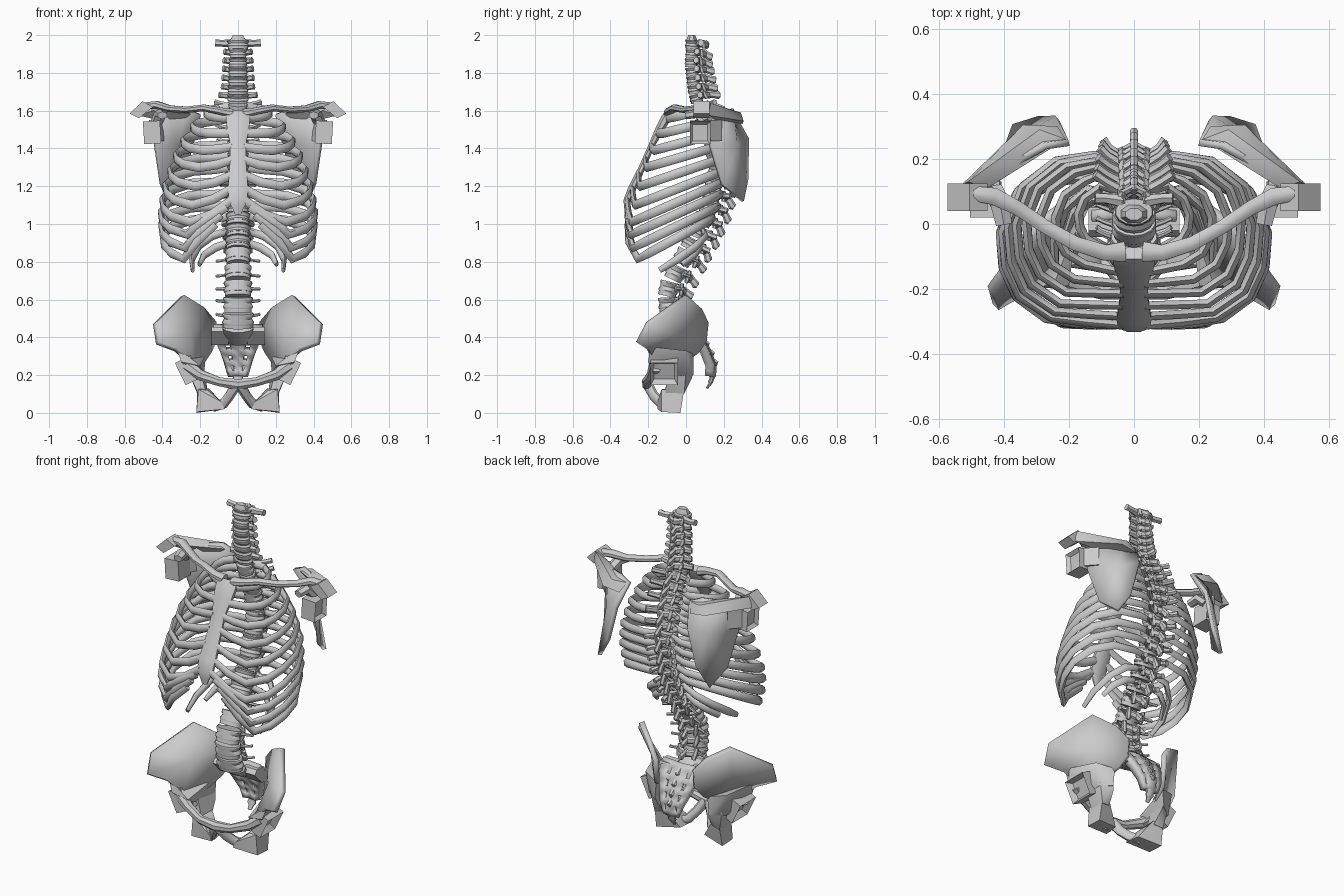
import bpy, bmesh, math
from mathutils import Vector, Matrix

if "Cube" in bpy.data.objects:
    bpy.data.objects.remove(bpy.data.objects["Cube"])


def make(name, bm, mirror=False, thick=0, angle=42):
    bmesh.ops.recalc_face_normals(bm, faces=bm.faces)
    me = bpy.data.meshes.new(name)
    bm.to_mesh(me)
    bm.free()
    ob = bpy.data.objects.new(name, me)
    bpy.context.collection.objects.link(ob)
    bpy.ops.object.select_all(action='DESELECT')
    ob.select_set(True)
    bpy.context.view_layer.objects.active = ob
    bpy.ops.object.shade_smooth_by_angle(angle=math.radians(angle))
    if thick:
        m = ob.modifiers.new("thickness", 'SOLIDIFY')
        m.thickness, m.offset = thick, 0
    if mirror:
        m = ob.modifiers.new("mirror", 'MIRROR')
        m.use_mirror_merge = False
    return ob


def tube(bm, pts, a, b, scale=None, sides=6, ref=(0, 0, 1), mat=None):
    """Sweep an ellipse (a sideways, b along ref) through the points."""
    pts = [Vector(p) for p in pts]
    n, rings = len(pts), []
    for i, p in enumerate(pts):
        t = (pts[min(i + 1, n - 1)] - pts[max(i - 1, 0)]).normalized()
        s = t.cross(Vector(ref)).normalized()
        u = s.cross(t)
        k = scale[i] if scale else 1
        ring = []
        for j in range(sides):
            w = 2 * math.pi * (j + .5) / sides
            q = p + (s * a * math.cos(w) + u * b * math.sin(w)) * k
            ring.append(bm.verts.new(mat @ q if mat else q))
        rings.append(ring)
    for r0, r1 in zip(rings, rings[1:]):
        for j in range(sides):
            bm.faces.new((r0[j], r0[(j + 1) % sides], r1[(j + 1) % sides], r1[j]))
    bm.faces.new(rings[0])
    bm.faces.new(rings[-1])


def hull(bm, pts):
    bmesh.ops.convex_hull(bm, input=[bm.verts.new(p) for p in pts])


def fan(bm, centre, outline):
    c = bm.verts.new(centre)
    vs = [bm.verts.new(p) for p in outline]
    for i, v in enumerate(vs):
        bm.faces.new((c, v, vs[(i + 1) % len(vs)]))


def cup(bm, loc, size, tilt, depth):
    """Block with a sunken socket on its outer (+x) face."""
    m = Matrix.Translation(loc) @ Matrix.Rotation(tilt, 4, 'Y') @ Matrix.Diagonal((*size, 1))
    vs = bmesh.ops.create_cube(bm, size=1, matrix=m)['verts']
    f = max({f for v in vs for f in v.link_faces}, key=lambda f: f.calc_center_median().x)
    bmesh.ops.inset_individual(bm, faces=[f], thickness=min(size[1:]) * .2)
    bmesh.ops.translate(bm, verts=f.verts, vec=-m.to_3x3().col[0].normalized() * depth)


def interp(table, x):
    for (x0, y0), (x1, y1) in zip(table, table[1:]):
        if x <= x1:
            return y0 + (y1 - y0) * max(0, (x - x0) / (x1 - x0))
    return table[-1][1]


SPINE = [(.46, -.07), (.58, -.095), (.67, -.09), (.80, -.025), (.95, .06), (1.1, .125), (1.3, .165),
         (1.45, .135), (1.6, .07), (1.7, .045), (1.85, .028), (2, .04)]


def spine_y(z):
    return interp(SPINE, z)


# Vertebral column
CZ = [1.955 - .0475 * i for i in range(7)]
TZ = [1.61 - .0645 * i for i in range(12)]
LZ = [.832 - .083 * i for i in range(5)]


def vertebra(name, z, rx, ry, h, spin, drop, trans, tback, thin):
    bm = bmesh.new()
    slope = (spine_y(z + .03) - spine_y(z - .03)) / .06
    m = Matrix.Translation((0, spine_y(z), z)) @ Matrix.Rotation(-math.atan(slope), 4, 'X')
    # waisted body and disc
    tube(bm, [(0, 0, k * h) for k in (-.5, -.36, 0, .36, .5)], rx, ry, (.95, 1, .86, 1, .95), 14, (0, 1, 0), m)
    tube(bm, [(0, 0, -.5 * h), (0, 0, -.85 * h)], rx * .9, ry * .9, None, 14, (0, 1, 0), m)
    # spinous process
    tube(bm, [(0, ry + .02, .004), (0, (ry + spin) / 2 + .01, -drop * .4), (0, spin - .01, -drop * .9),
              (0, spin, -drop)], .013, .02, (1.1, .9, 1.1, .7), 6, (0, 0, 1), m)
    for s in (-1, 1):
        # arch, transverse process, joint facets
        tube(bm, [(s * rx * .6, ry * .6, .005), (s * rx * .6, ry + .015, .003), (0, ry + .035, -.004)],
             .012, .02, None, 6, (0, 0, 1), m)
        tube(bm, [(s * rx * .55, ry * .8, .004), (s * (rx + trans) / 2, ry + tback * .5, .005),
                  (s * trans, ry + tback, .008)], .015 * thin, .016 * thin, (1.2, .9, 1), 6, (0, 0, 1), m)
        tube(bm, [(s * rx * .55, ry + .02, -.55 * h), (s * rx * .6, ry + .015, 0), (s * rx * .65, ry + .01, .6 * h)],
             .016, .013, (.8, 1.1, .7), 6, (0, 1, 0), m)
    make(name, bm)


for i, z in enumerate(CZ):
    if i == 0:
        vertebra("atlas", z, .06, .042, .035, .085, .0, .12, .0, 1.2)
    else:
        vertebra(f"cervical_vertebra_{i+1}", z, .046 + .002 * i, .036, .034, .105 + .004 * i, .018,
                 .07 + (.03 if i == 6 else .003 * i), -.012, 1.1)
bm = bmesh.new()
tube(bm, [(0, .035, 1.92), (0, .03, 1.975), (0, .03, 2.0)], .04, .028, (1, 1.1, .7), 8, (0, 1, 0))
make("axis_peg", bm)
for i, z in enumerate(TZ):
    vertebra(f"thoracic_vertebra_{i+1}", z, .052 + .0015 * i, .042 + .001 * i, .046, .13, .05 - .002 * max(0, i - 6),
             .12 - .005 * i, .05, 1)
for i, z in enumerate(LZ):
    vertebra(f"lumbar_vertebra_{i+1}", z, .07 + .004 * i, .053, .058, .135, .02, .115, .02, .55)

# Sacrum: curved plate with paired openings
SAC_Y = [(.13, .115), (.17, .135), (.25, .14), (.33, .11), (.40, .07), (.46, .02)]
HALF = [(.19, .045), (.30, .085), (.40, .125), (.46, .13)]
bm = bmesh.new()
rows = []
for j in range(10):
    z = .455 - .029 * j
    rows.append([bm.verts.new((u * interp(HALF, z), interp(SAC_Y, z) - .015 * abs(u), z))
                 for u in (-1, -.6, -.38, 0, .38, .6, 1)])
for j in range(9):
    for k in range(6):
        if not (j % 2 and k in (1, 4)):
            bm.faces.new((rows[j][k], rows[j][k + 1], rows[j + 1][k + 1], rows[j + 1][k]))
make("sacrum", bm, thick=.045)
bm = bmesh.new()
tube(bm, [(0, -.055, .455), (0, -.02, .425), (0, .05, .38)], .085, .04, (1, .9, .7), 12, (0, 1, 0))
for s in (-1, 1):
    hull(bm, [(s * x, y, z) for x in (.05, .14) for y, z in ((-.04, .43), (-.02, .455), (.05, .45), (.08, .36), (.03, .36))])
make("sacrum_base", bm)
bm = bmesh.new()
for j in range(4):
    z = .42 - .05 * j
    y = interp(SAC_Y, z)
    tube(bm, [(0, y, z + .015), (0, y + .03, z - .005), (0, y + .025, z - .02)], .012, .014, (1.2, 1, .6), 6, (1, 0, 0))
make("sacral_crest", bm)
bm = bmesh.new()
tube(bm, [(0, .14, .2), (0, .137, .18), (0, .13, .165), (0, .125, .15), (0, .11, .13)], .03, .016,
     (1.2, .8, .9, .55, .4), 8, (0, 1, 0))
make("tailbone", bm)

# Sternum: swept flat bar
STERNUM = [(1.04, -.318), (1.13, -.312), (1.3, -.232), (1.42, -.18), (1.5, -.14), (1.59, -.09)]
bm = bmesh.new()
prof = [(1.59, 1.1), (1.56, 1.4), (1.5, 1.25), (1.42, .9), (1.3, .95), (1.18, 1.15), (1.12, 1.05), (1.08, .6), (1.05, .35)]
tube(bm, [(0, interp(STERNUM, z), z) for z, k in prof], .05, .02, [k for z, k in prof], 8, (0, 1, .3))
make("sternum", bm)

# Ribs: (half width, front corner z, front corner y, sternum z)
RIBS = [(.17, 1.565, -.07, 1.555), (.24, 1.48, -.125, 1.48), (.29, 1.39, -.17, 1.41), (.33, 1.30, -.21, 1.34),
        (.36, 1.20, -.245, 1.26), (.385, 1.10, -.27, 1.19), (.402, 1.01, -.288, 1.13), (.41, .945, -.29, 1.09),
        (.408, .875, -.28, 1.05), (.40, .815, -.255, 1.0)]
for i, (w, zf, yf, zs) in enumerate(RIBS):
    z0 = TZ[i]
    y0 = spine_y(z0)
    yb = y0 + .05
    path = [(.045, y0 + .03, z0 + .01), (min(.12, .6 * w), yb, z0)]
    for fx, f in ((.62, .04), (.88, .2), (1, .45), (.98, .67), (.88, .86), (.63 + .03 * max(0, i - 6), 1)):
        path.append((fx * w, yb + (yf - yb) * f, z0 + (zf - z0) * f))
    if i < 7:
        ys = interp(STERNUM, zs)
        path += [(.34 * w, (yf * .4 + ys * .6), zf * .65 + zs * .35), (.03, ys, zs)]
    else:
        k = i - 6
        path += [(.16 + .02 * k, -.305, zf * .5 + zs * .5), (.03 + .03 * k, -.312, zs)]
    bm = bmesh.new()
    tube(bm, path, .016, .025, [.8, .9] + [1] * (len(path) - 3) + [.9], 6)
    make(f"rib_{i+1}", bm, True, angle=50)
for n, path in ((11, [(.05, .09, .965), (.14, .105, .935), (.21, .05, .88), (.245, -.05, .81), (.24, -.14, .755)]),
                (12, [(.05, .06, .90), (.12, .075, .875), (.18, .04, .835), (.205, -.02, .785)])):
    bm = bmesh.new()
    tube(bm, path, .015, .022, [.9] + [1] * (len(path) - 2) + [.7], 6)
    make(f"rib_{n}", bm, True, angle=50)

# Shoulder girdle
bm = bmesh.new()
tube(bm, [(.03, -.085, 1.585), (.09, -.088, 1.597), (.18, -.06, 1.615), (.27, -.01, 1.605), (.36, .05, 1.61),
          (.43, .085, 1.63), (.5, .095, 1.625)], .024, .019, (1.4, 1.1, 1, .95, 1, 1.2, 1), 8)
make("collarbone", bm, True)
bm = bmesh.new()
fan(bm, (.33, .265, 1.42), [(.2, .25, 1.58), (.27, .24, 1.61), (.38, .18, 1.60), (.44, .12, 1.53), (.435, .13, 1.41),
                            (.405, .19, 1.21), (.365, .30, 1.12), (.29, .322, 1.24), (.235, .325, 1.45)])
make("shoulder_blade", bm, True, thick=.022)
bm = bmesh.new()
hull(bm, [(.21, .26, 1.58), (.235, .30, 1.53), (.29, .29, 1.59), (.34, .305, 1.545), (.40, .2, 1.59),
          (.51, .13, 1.64), (.53, .12, 1.575), (.45, .11, 1.60), (.42, .16, 1.55)])
hull(bm, [(x, y, z) for y in (.04, .125) for x, z in ((.573, 1.585), (.505, 1.65), (.45, 1.62), (.525, 1.56))])
make("blade_ridge_and_tip", bm, True)
bm = bmesh.new()
cup(bm, (.455, .075, 1.485), (.09, .11, .12), .06, .02)
hull(bm, [(x, y, z) for x, y in ((.43, .1), (.47, .125), (.39, .17), (.41, .19)) for z in (1.44, 1.55)])
tube(bm, [(.43, .1, 1.54), (.41, .06, 1.585), (.40, .0, 1.575)], .035, .026, (1, 1, .8), 6)
make("shoulder_socket", bm, True)

# Pelvis
bm = bmesh.new()
fan(bm, (.26, -.06, .42), [(.295, 0, .62), (.44, -.2, .475), (.425, -.255, .37), (.33, -.2, .335), (.25, -.17, .27),
                           (.19, -.03, .26), (.15, .06, .32), (.125, .1, .38), (.125, .11, .48), (.19, .075, .555)])
make("hip_blade", bm, True, thick=.03)
bm = bmesh.new()
hull(bm, [(.33, -.19, .35), (.30, -.2, .27), (.2, -.19, .25), (.17, .04, .31), (.18, .04, .2), (.27, 0, .33),
          (.22, -.1, .18), (.26, -.02, .2)])
cup(bm, (.265, -.115, .225), (.09, .145, .13), .45, .035)
make("hip_socket", bm, True)
bm = bmesh.new()
tube(bm, [(.27, -.16, .25), (.2, -.18, .2), (.1, -.21, .165), (.0, -.205, .15)], .026, .028, (1.4, 1.1, .9, 1.1), 8)
tube(bm, [(.012, -.2, .145), (.045, -.17, .09), (.075, -.13, .05), (.13, -.1, .035)], .022, .028, (1.1, 1, 1, 1.1), 8)
make("pubic_arch", bm, True)
bm = bmesh.new()
hull(bm, [(.22, -.13, .005), (.22, -.03, .0), (.215, -.01, .12), (.21, -.13, .125), (.155, -.02, .13), (.16, -.12, .12),
          (.07, -.15, .02), (.08, -.06, .02), (.1, -.07, .06), (.09, -.15, .06)])
hull(bm, [(.215, -.01, .1), (.21, -.11, .1), (.16, -.02, .11), (.17, -.1, .11), (.18, .04, .22), (.17, .03, .18),
          (.26, -.1, .21), (.24, 0, .22), (.2, -.1, .23)])
make("sitting_bone", bm, True)
